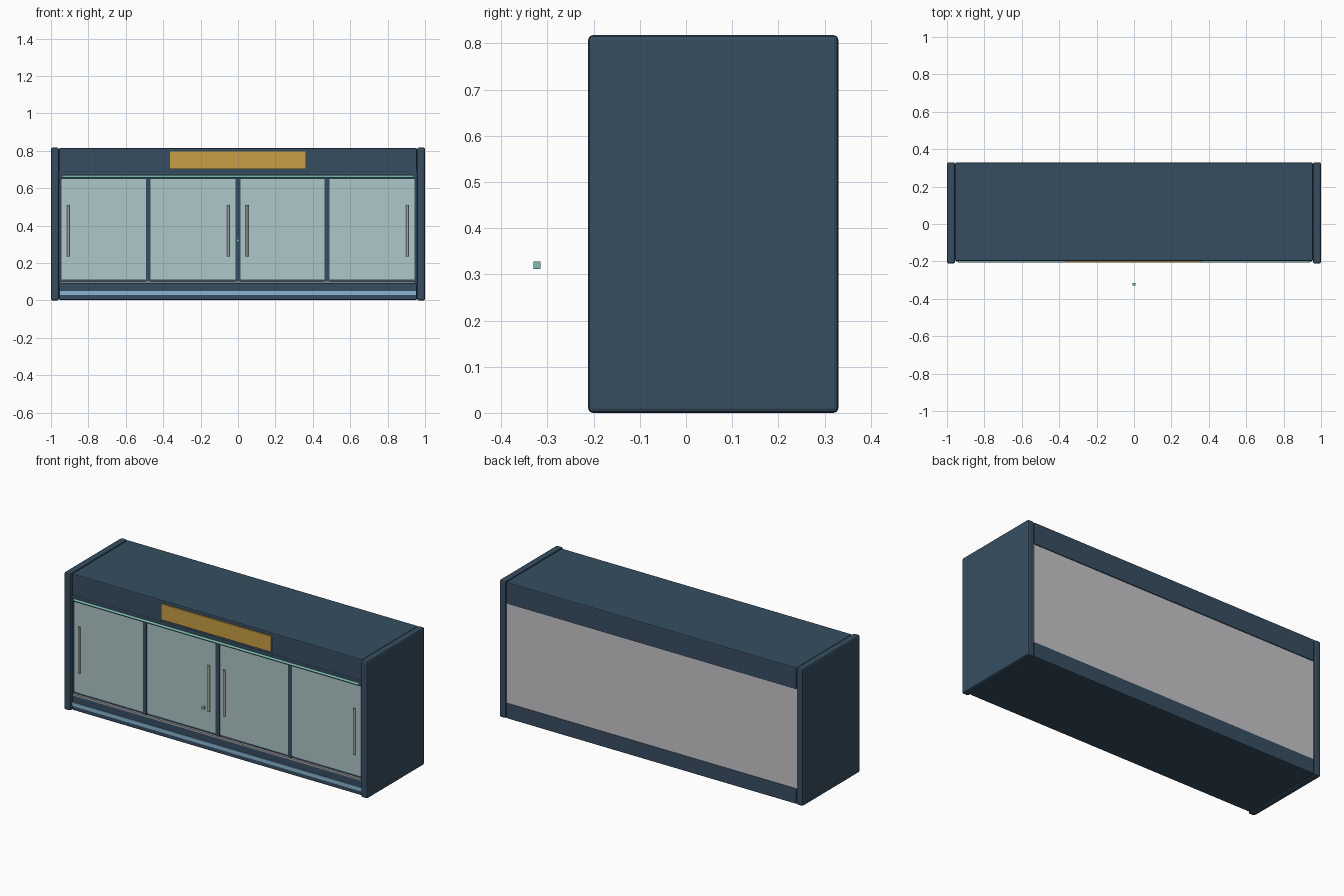
import bpy

old = bpy.data.objects.get("Cube")
if old:
    bpy.data.objects.remove(old, do_unlink=True)


def material(name, rgb):
    m = bpy.data.materials.new(name)
    m.use_nodes = True
    m.diffuse_color = (*rgb, 1)
    m.node_tree.nodes["Principled BSDF"].inputs["Base Color"].default_value = (*rgb, 1)
    return m


NAVY = material("navy paint", (0.037, 0.076, 0.119))
GLASS = material("pale glass", (0.42, 0.57, 0.58))
GOLD = material("gold plate", (0.58, 0.34, 0.06))
BLUE = material("light blue trim", (0.25, 0.47, 0.63))
GREY = material("back grey", (0.57, 0.57, 0.60))
STEEL = material("steel", (0.42, 0.41, 0.41))
TEAL = material("teal light", (0.21, 0.51, 0.46))


def finish(ob, name, mat, bevel=0):
    ob.name = name
    ob.data.materials.append(mat)
    if bevel:
        mod = ob.modifiers.new("soft edges", "BEVEL")
        mod.width = bevel
        mod.segments = 2
    return ob


def box(name, mat, x, y, z, bevel=0):
    """Box from (min, max) ranges on each axis."""
    ranges = (x, y, z)
    bpy.ops.mesh.primitive_cube_add(size=1, location=[(a + b) / 2 for a, b in ranges])
    ob = bpy.context.object
    ob.scale = [b - a for a, b in ranges]
    bpy.ops.object.transform_apply(location=False, rotation=False, scale=True)
    return finish(ob, name, mat, bevel)


def rod(name, mat, radius, length, location, rotation=(0, 0, 0)):
    bpy.ops.mesh.primitive_cylinder_add(vertices=16, radius=radius, depth=length,
                                        location=location, rotation=rotation)
    ob = finish(bpy.context.object, name, mat)
    bpy.ops.object.shade_smooth_by_angle()
    return ob


# Carcass: side panels, base, header and back
for side, s in (("left", 1), ("right", -1)):
    box(side + "_side_panel", NAVY, sorted((s * 0.957, s)), (-0.212, 0.33), (0, 0.818), 0.01)
inner = (-0.956, 0.956)
box("base", NAVY, inner, (-0.197, 0.328), (0.003, 0.093), 0.005)
box("header", NAVY, inner, (-0.197, 0.328), (0.685, 0.815), 0.005)
box("back_panel", GREY, inner, (0.305, 0.323), (0.09, 0.69))

# Door frame rails and posts
box("upper_rail", NAVY, inner, (-0.195, -0.165), (0.65, 0.686))
box("lower_rail", NAVY, inner, (-0.187, -0.165), (0.09, 0.112))
box("door_track", STEEL, (-0.95, 0.95), (-0.2, -0.18), (0.093, 0.101))
for name, x in (("right_post", -0.48), ("centre_post", 0), ("left_post", 0.476)):
    box(name, NAVY, (x - 0.013, x + 0.013), (-0.192, -0.165), (0.1, 0.66))
for s in (-1, 1):
    box("end_stile", NAVY, sorted((s * 0.938, s * 0.957)), (-0.186, -0.165), (0.1, 0.66))

# Four glass doors, each with an upright handle
doors = ((-0.943, -0.49, -0.908), (-0.469, -0.01, -0.053),
         (0.01, 0.464, 0.048), (0.487, 0.943, 0.905))
for i, (x0, x1, handle_x) in enumerate(doors, 1):
    box(f"glass_door_{i}", GLASS, (x0, x1), (-0.19, -0.18), (0.112, 0.655))
    rod(f"door_handle_{i}", STEEL, 0.007, 0.275, (handle_x, -0.199, 0.373))

# Light tube, stripe, sign plate and the small separate block in front
rod("light_tube", TEAL, 0.007, 1.88, (0, -0.2, 0.663), (0, 1.5708, 0))
box("base_stripe", BLUE, (-0.953, 0.953), (-0.201, -0.194), (0.029, 0.051))
box("sign_plate", GOLD, (-0.364, 0.361), (-0.206, -0.196), (0.702, 0.796), 0.002)
box("small_block", TEAL, (-0.008, 0.008), (-0.33, -0.315), (0.312, 0.328))
